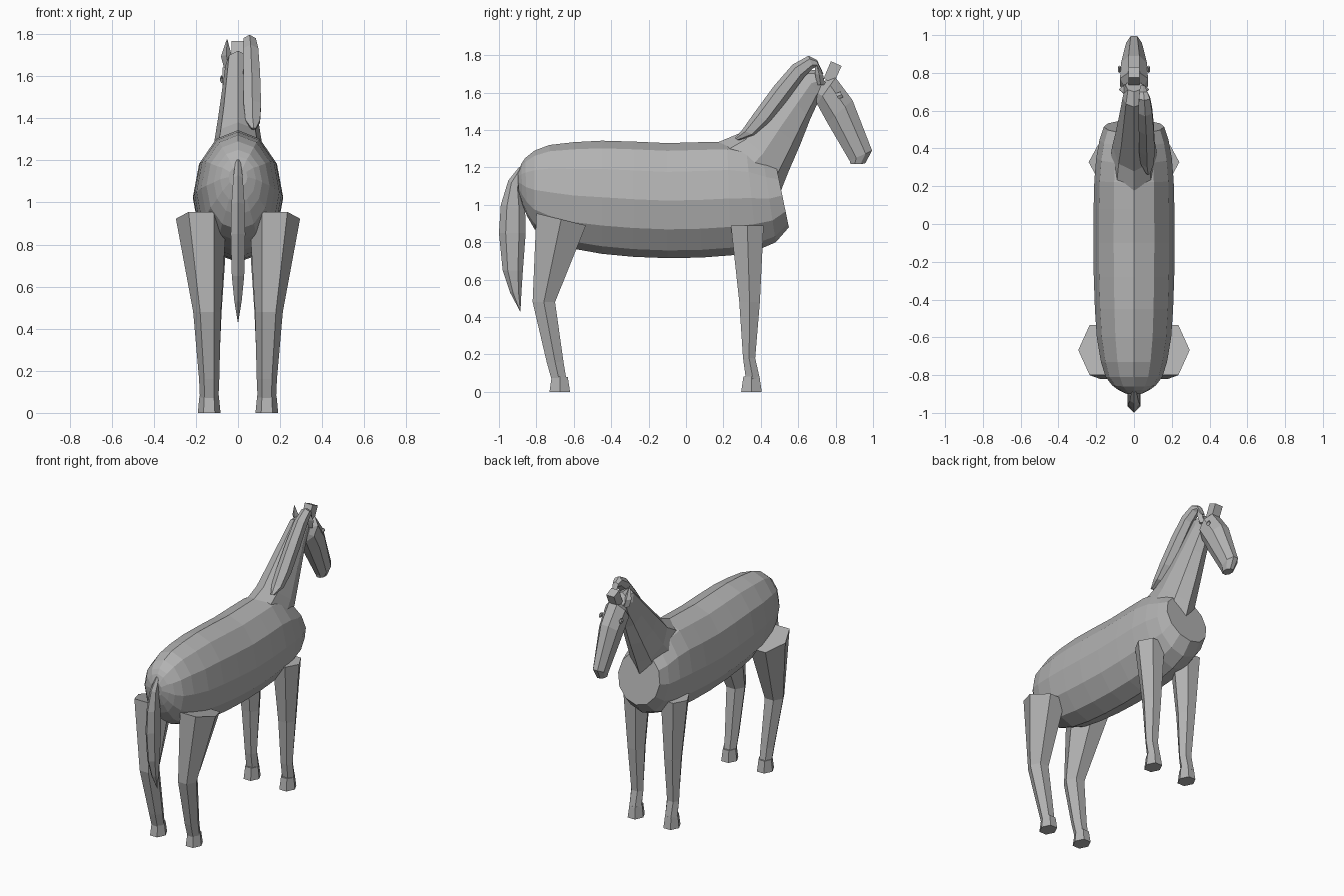
import bpy, bmesh, math
from mathutils import Vector

grey = bpy.data.materials.new("plain grey")
grey.diffuse_color = (0.45, 0.45, 0.45, 1)


def loft(name, rings, n, phase=0.0):
    """Skin rings (y1, z1, y2, z2, half_width, x): the two points span each section."""
    bm = bmesh.new()
    loops = []
    for y1, z1, y2, z2, w, x in rings:
        c = Vector((x, (y1 + y2) / 2, (z1 + z2) / 2))
        d = Vector((0, (y1 - y2) / 2, (z1 - z2) / 2)) / math.cos(phase)
        loop = []
        for i in range(n):
            t = 2 * math.pi * i / n + phase
            loop.append(bm.verts.new(c + d * math.cos(t) + Vector((w * math.sin(t), 0, 0))))
        loops.append(loop)
    for p, q in zip(loops, loops[1:]):
        for i in range(n):
            j = (i + 1) % n
            bm.faces.new((p[i], p[j], q[j], q[i]))
    bm.faces.new(loops[0])
    bm.faces.new(loops[-1])
    bmesh.ops.remove_doubles(bm, verts=bm.verts, dist=0.0005)
    bmesh.ops.recalc_face_normals(bm, faces=bm.faces)
    me = bpy.data.meshes.new(name)
    bm.to_mesh(me)
    bm.free()
    me.materials.append(grey)
    ob = bpy.data.objects.new(name, me)
    bpy.context.collection.objects.link(ob)
    return ob


# barrel body, rump to chest
loft("body", [
    (-0.90, 1.17, -0.895, 1.07, 0.045, 0), (-0.88, 1.22, -0.875, 1.00, 0.085, 0),
    (-0.86, 1.25, -0.85, 0.94, 0.115, 0), (-0.81, 1.29, -0.81, 0.87, 0.15, 0),
    (-0.73, 1.32, -0.73, 0.815, 0.175, 0), (-0.60, 1.335, -0.60, 0.765, 0.197, 0),
    (-0.45, 1.343, -0.45, 0.738, 0.207, 0), (-0.28, 1.338, -0.28, 0.722, 0.213, 0),
    (-0.10, 1.33, -0.10, 0.715, 0.215, 0), (0.08, 1.335, 0.08, 0.718, 0.214, 0),
    (0.22, 1.338, 0.24, 0.73, 0.21, 0), (0.32, 1.315, 0.38, 0.757, 0.20, 0),
    (0.41, 1.265, 0.48, 0.80, 0.183, 0), (0.48, 1.22, 0.55, 0.88, 0.16, 0)], 12)

# neck
loft("neck", [
    (0.16, 1.33, 0.49, 1.03, 0.13, 0), (0.28, 1.38, 0.545, 1.17, 0.115, 0),
    (0.38, 1.48, 0.61, 1.32, 0.095, 0), (0.52, 1.62, 0.665, 1.46, 0.075, 0),
    (0.62, 1.72, 0.72, 1.58, 0.06, 0), (0.70, 1.72, 0.77, 1.62, 0.045, 0)], 8)

# mane falling to one side of the crest
loft("mane", [
    (0.26, 1.355, 0.28, 1.345, 0.012, 0.075), (0.30, 1.40, 0.37, 1.37, 0.04, 0.07),
    (0.36, 1.485, 0.45, 1.44, 0.048, 0.068), (0.47, 1.635, 0.55, 1.57, 0.046, 0.065),
    (0.57, 1.75, 0.63, 1.68, 0.042, 0.06), (0.655, 1.797, 0.68, 1.73, 0.034, 0.055),
    (0.70, 1.775, 0.70, 1.74, 0.024, 0.05), (0.735, 1.70, 0.72, 1.70, 0.015, 0.045)], 6)

# head, poll to muzzle
loft("head", [
    (0.73, 1.66, 0.695, 1.57, 0.05, 0), (0.80, 1.68, 0.70, 1.54, 0.08, 0),
    (0.89, 1.56, 0.755, 1.44, 0.075, 0), (0.995, 1.29, 0.875, 1.235, 0.045, 0),
    (0.957, 1.22, 0.88, 1.217, 0.03, 0)], 8, math.pi / 8)

# forelock tuft
loft("forelock", [(0.735, 1.675, 0.79, 1.65, 0.042, 0), (0.775, 1.768, 0.832, 1.742, 0.042, 0)],
     4, math.pi / 4)

# tail
loft("tail", [
    (-0.89, 1.205, -0.87, 1.17, 0.014, 0), (-0.95, 1.13, -0.885, 1.08, 0.026, 0),
    (-0.99, 1.00, -0.86, 0.97, 0.036, 0), (-1.00, 0.85, -0.857, 0.85, 0.04, 0),
    (-0.98, 0.65, -0.872, 0.65, 0.034, 0), (-0.94, 0.53, -0.88, 0.53, 0.02, 0),
    (-0.887, 0.43, -0.885, 0.43, 0.001, 0)], 6)

for side, s in (("right", 1), ("left", -1)):
    # legs: six-sided, with a flat face to front and rear
    loft(side + "_hind_leg", [
        (-0.80, 0.955, -0.535, 0.89, 0.12, 0.175 * s), (-0.82, 0.48, -0.70, 0.48, 0.066, 0.147 * s),
        (-0.745, 0.16, -0.655, 0.16, 0.048, 0.137 * s), (-0.72, 0.07, -0.64, 0.07, 0.044, 0.137 * s)],
        6, math.pi / 6)
    loft(side + "_front_leg", [
        (0.24, 0.89, 0.415, 0.89, 0.095, 0.145 * s), (0.285, 0.48, 0.395, 0.48, 0.062, 0.14 * s),
        (0.305, 0.18, 0.37, 0.18, 0.046, 0.137 * s), (0.32, 0.07, 0.395, 0.07, 0.044, 0.137 * s)],
        6, math.pi / 6)
    # hooves
    for part, y in (("hind", -0.675), ("front", 0.35)):
        loft(f"{side}_{part}_hoof", [
            (y - 0.055, 0, y + 0.055, 0, 0.054, 0.137 * s),
            (y - 0.043, 0.083, y + 0.043, 0.08, 0.046, 0.137 * s)], 6, math.pi / 6)
    # pointed ears
    loft(side + "_ear", [
        (0.70, 1.64, 0.74, 1.64, 0.022, 0.045 * s), (0.69, 1.70, 0.735, 1.69, 0.026, 0.055 * s),
        (0.69, 1.775, 0.695, 1.772, 0.002, 0.052 * s)], 4)
    # eyes
    loft(side + "_eye", [
        (0.80, 1.595, 0.815, 1.565, 0.008, 0.078 * s), (0.825, 1.605, 0.84, 1.575, 0.008, 0.078 * s)], 4)
